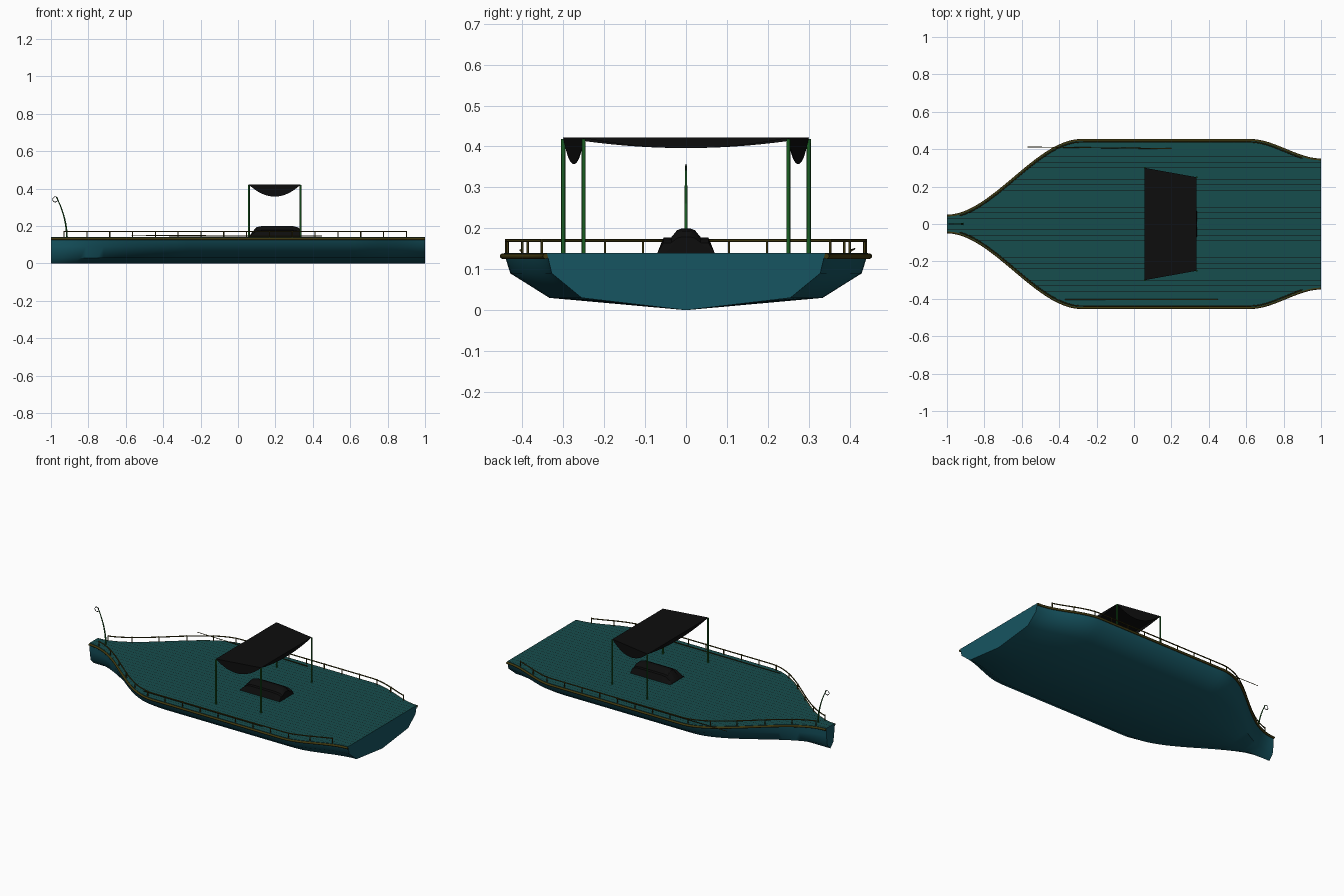
import bpy, bmesh, math

if "Cube" in bpy.data.objects:
    bpy.data.objects.remove(bpy.data.objects["Cube"])


def material(name, rgb):
    m = bpy.data.materials.new(name)
    m.diffuse_color = (*rgb, 1)
    m.use_nodes = True
    m.node_tree.nodes["Principled BSDF"].inputs["Base Color"].default_value = m.diffuse_color
    return m


TEAL = material("hull_teal", (0.008, 0.09, 0.12))
DECK = material("deck_teal", (0.008, 0.075, 0.075))
OLIVE = material("rail_olive", (0.05, 0.04, 0.005))
GREEN = material("post_green", (0.01, 0.11, 0.015))
BLACK = material("black", (0.004, 0.004, 0.004))


def mesh_object(name, verts, faces, mat, smooth=None):
    me = bpy.data.meshes.new(name)
    me.from_pydata(verts, [], faces)
    bm = bmesh.new()
    bm.from_mesh(me)
    bmesh.ops.recalc_face_normals(bm, faces=bm.faces)
    bm.to_mesh(me)
    bm.free()
    ob = bpy.data.objects.new(name, me)
    bpy.context.collection.objects.link(ob)
    me.materials.append(mat)
    if smooth:
        select(ob)
        bpy.ops.object.shade_smooth_by_angle(angle=math.radians(smooth))
    return ob


def select(ob):
    bpy.ops.object.select_all(action='DESELECT')
    ob.select_set(True)
    bpy.context.view_layer.objects.active = ob


def tubes(name, paths, radius, mat, taper=1.0):
    """Round bars along point lists, converted to one mesh."""
    cu = bpy.data.curves.new(name, 'CURVE')
    cu.dimensions = '3D'
    cu.bevel_depth = radius
    cu.bevel_resolution = 2
    cu.use_fill_caps = True
    for path in paths:
        sp = cu.splines.new('POLY')
        sp.points.add(len(path) - 1)
        for i, (p, co) in enumerate(zip(sp.points, path)):
            p.co = (*co, 1)
            p.radius = 1 + (taper - 1) * i / (len(path) - 1)
    ob = bpy.data.objects.new(name, cu)
    bpy.context.collection.objects.link(ob)
    cu.materials.append(mat)
    select(ob)
    bpy.ops.object.convert(target='MESH')
    ob = bpy.context.object
    bpy.ops.object.shade_smooth_by_angle(angle=math.radians(50))
    return ob


def loft(sections):
    """Skin open sections of equal length; the end sections become caps."""
    n = len(sections[0])
    verts = [v for s in sections for v in s]
    faces = [(i * n + j, i * n + j + 1, (i + 1) * n + j + 1, (i + 1) * n + j)
             for i in range(len(sections) - 1) for j in range(n - 1)]
    last = (len(sections) - 1) * n
    faces += [tuple(range(n)), tuple(range(last, last + n))]
    return verts, faces


def ease(t):
    t = min(max(t, 0), 1)
    return t * t * (3 - 2 * t)


def half_width(x):
    if x < 0.2:
        return 0.04 + 0.405 * ease((x + 1) / 0.72)
    return 0.445 - 0.105 * ease((x - 0.62) / 0.38)


def span(a, b, n):
    return [a + (b - a) * i / n for i in range(n + 1)]


TOP = 0.14
STATIONS = span(-1, 1, 64)

# Hull skin
half = [(1, TOP), (0.965, 0.09), (0.75, 0.03)]
profile = half + [(0, 0)] + [(-y, z) for y, z in reversed(half)]
mesh_object("hull", *loft([[(x, half_width(x) * y, z) for y, z in profile]
                           for x in STATIONS]), TEAL, 50)

# Deck
deck_verts = [(x, s * half_width(x), TOP) for x in STATIONS for s in (1, -1)]
mesh_object("deck", deck_verts, [(2 * i, 2 * i + 1, 2 * i + 3, 2 * i + 2)
                                 for i in range(len(STATIONS) - 1)], DECK)

# Plank seams running fore and aft
verts, faces = [], []
for k in range(-14, 15):
    y = k * 0.03
    xs = [x for x in span(-1, 1, 400) if half_width(x) > abs(y) + 0.006]
    b = len(verts)
    verts += [(xs[0], y - .001, TOP + .0006), (xs[-1], y - .001, TOP + .0006),
              (xs[-1], y + .001, TOP + .0006), (xs[0], y + .001, TOP + .0006)]
    faces.append((b, b + 1, b + 2, b + 3))
mesh_object("plank_seams", verts, faces, BLACK)

# Rub rail and guard rails on both sides
tubes("rub_rail", [[(x, s * (half_width(x) + 0.003), 0.132) for x in STATIONS]
                   for s in (1, -1)], 0.007, OLIVE)
tubes("guard_rail", [[(x, s * (half_width(x) - 0.006), 0.17)
                      for x in span(-0.93, 0.9, 60)] for s in (1, -1)], 0.0035, OLIVE)
tubes("guard_rail_posts", [[(x, s * (half_width(x) - 0.006), TOP - 0.005),
                            (x, s * (half_width(x) - 0.006), 0.174)]
                           for x in span(-0.93, 0.9, 15) for s in (1, -1)], 0.003, OLIVE)

# Canopy posts
corners = [(0.058, 0.3), (0.335, 0.25), (0.335, -0.25), (0.058, -0.3)]
tubes("canopy_posts", [[(x, y, TOP - 0.005), (x, y, 0.418)] for x, y in corners],
      0.005, GREEN)

# Canopy cloth with a scalloped valance on each edge
ZC = 0.422
verts = [(x, y, ZC) for x, y in corners]
faces = [(0, 1, 2, 3)]
for i, drop in enumerate((0.064, 0.025, 0.064, 0.025)):
    (x0, y0), (x1, y1) = corners[i], corners[(i + 1) % 4]
    b = len(verts)
    for t in span(0, 1, 16):
        x, y = x0 + (x1 - x0) * t, y0 + (y1 - y0) * t
        verts += [(x, y, ZC), (x, y, ZC - 0.001 - drop * 4 * t * (1 - t))]
    faces += [(b + 2 * j, b + 2 * j + 1, b + 2 * j + 3, b + 2 * j + 2) for j in range(16)]
canopy = mesh_object("canopy", verts, faces, BLACK)
solid = canopy.modifiers.new("cloth", 'SOLIDIFY')
solid.thickness = 0.002

# Engine cover: stepped arch with sloped ends
half = [(0.07, 0), (0.055, 0.037), (0.036, 0.038), (0.022, 0.055), (0.01, 0.06)]
arch = half + [(-y, z) for y, z in reversed(half)]
ends = [(0.06, 0.05), (0.075, 0.45), (0.1, 0.9), (0.13, 1), (0.29, 1),
        (0.32, 0.88), (0.335, 0.65), (0.338, 0.05)]
mesh_object("engine_cover", *loft([[(x, y, TOP + z * h) for y, z in arch]
                                   for x, h in ends]), BLACK, 25)

# Curved bow staff with a ring at its tip
tubes("bow_staff", [[(-0.915 - 0.055 * t ** 2, 0, TOP - 0.005 + 0.218 * t)
                     for t in span(0, 1, 12)]], 0.005, GREEN, 0.5)
bpy.ops.mesh.primitive_torus_add(major_radius=0.014, minor_radius=0.0018,
                                 major_segments=24, minor_segments=6,
                                 location=(-0.977, 0, 0.342),
                                 rotation=(math.pi / 2, 0, 0))
ring = bpy.context.object
ring.name = "bow_ring"
ring.data.materials.append(BLACK)

# Poles lying along the deck edges
tubes("long_pole", [[(0.2, 0.403, 0.146), (-0.57, 0.412, 0.15)]], 0.003, OLIVE, 0.6)
tubes("short_pole", [[(0.45, -0.404, 0.146), (-0.37, -0.404, 0.146)]], 0.003, OLIVE, 0.6)
